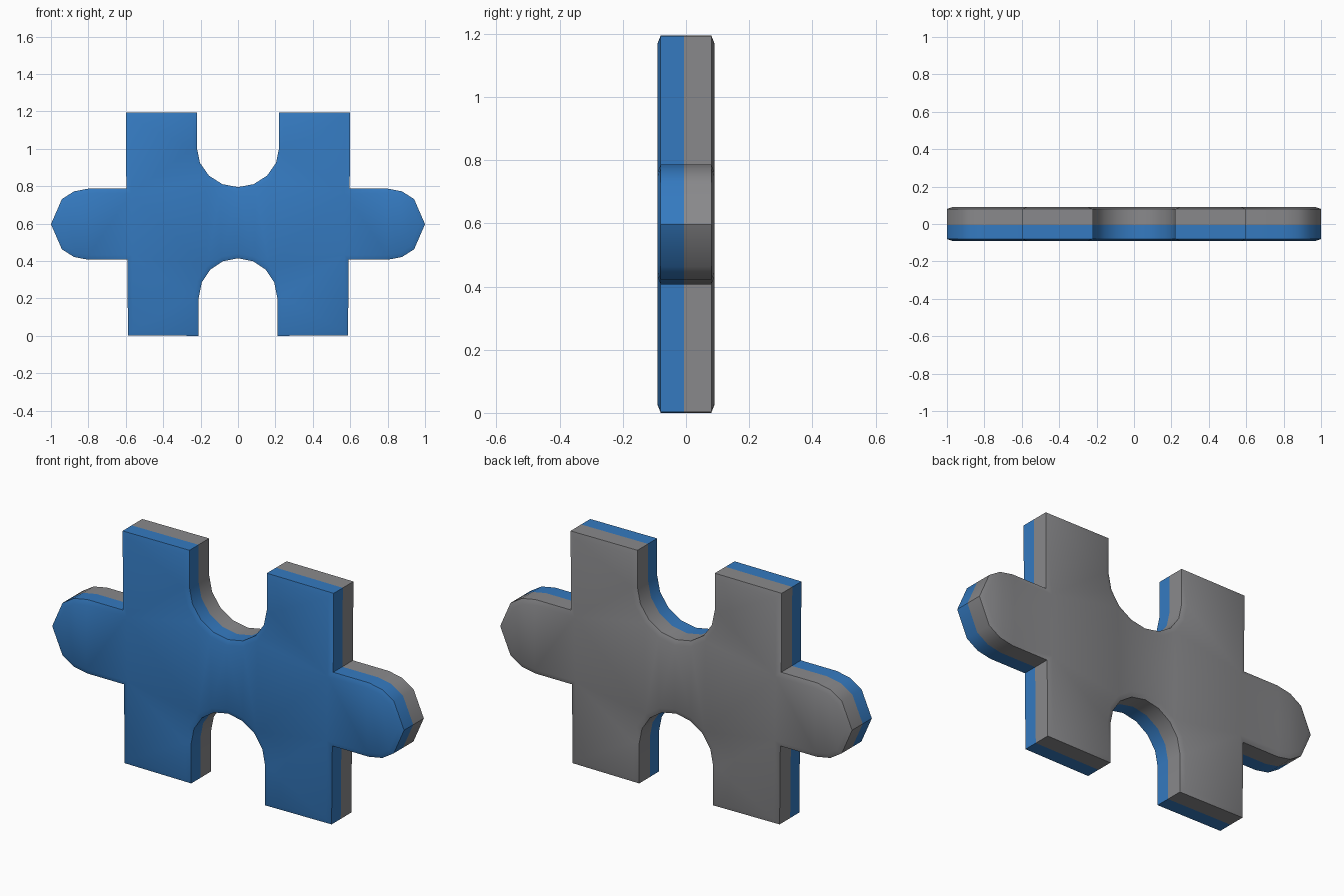
import bpy, bmesh, math

if "Cube" in bpy.data.objects:
    bpy.data.objects.remove(bpy.data.objects["Cube"])

HALF = 0.08      # half thickness at the rim
SPLIT = -0.006   # where the two colours meet
INSET, BULGE = 0.025, 0.01


def arc(cx, cz, rx, rz, angles):
    return [(cx + rx * math.cos(math.radians(a)), cz + rz * math.sin(math.radians(a))) for a in angles]


def material(name, rgb):
    m = bpy.data.materials.new(name)
    m.diffuse_color = (*rgb, 1)
    m.use_nodes = True
    m.node_tree.nodes["Principled BSDF"].inputs["Base Color"].default_value = m.diffuse_color
    return m


# right half outline, from the top notch centre clockwise to the bottom notch centre
steps = [0, 22.5, 45, 67.5, 90]
right = arc(0, 1.005, 0.22, 0.21, [a - 90 for a in steps])
right += [(0.22, 1.195), (0.60, 1.193), (0.597, 0.787)]
right += arc(0.80, 0.597, 0.20, 0.19, [90, 67.5, 45, 0, -45, -67.5, -90])
right += [(0.592, 0.407), (0.588, 0.003), (0.21, 0.0)]
right += arc(0, 0.205, 0.21, 0.21, steps)
outline = right + [(-x, z) for x, z in right[-2:0:-1]]

# rim walls in two bands, closed by front and back faces
bm = bmesh.new()
rings = [[bm.verts.new((x, y, z)) for x, z in outline] for y in (-HALF, SPLIT, HALF)]
n = len(outline)
for a, b in zip(rings, rings[1:]):
    for i in range(n):
        j = (i + 1) % n
        bm.faces.new((a[i], a[j], b[j], b[i]))
caps = [bm.faces.new(rings[0]), bm.faces.new(rings[-1][::-1])]
bmesh.ops.recalc_face_normals(bm, faces=bm.faces)

# shallow chamfer around both faces
for cap in caps:
    bmesh.ops.inset_region(bm, faces=[cap], thickness=INSET, depth=0, use_even_offset=True)
    sign = 1 if cap.calc_center_median().y > 0 else -1
    for v in cap.verts:
        v.co.y = sign * (HALF + BULGE)
bmesh.ops.triangulate(bm, faces=caps)

# front half blue, back half grey
for f in bm.faces:
    f.material_index = 0 if f.calc_center_median().y < SPLIT else 1

mesh = bpy.data.meshes.new("puzzle_piece")
bm.to_mesh(mesh)
bm.free()
mesh.materials.append(material("blue", (0.035, 0.195, 0.53)))
mesh.materials.append(material("grey", (0.25, 0.25, 0.26)))
piece = bpy.data.objects.new("puzzle_piece", mesh)
bpy.context.collection.objects.link(piece)
bpy.context.view_layer.objects.active = piece
piece.select_set(True)
bpy.ops.object.shade_smooth_by_angle(angle=math.radians(35))
